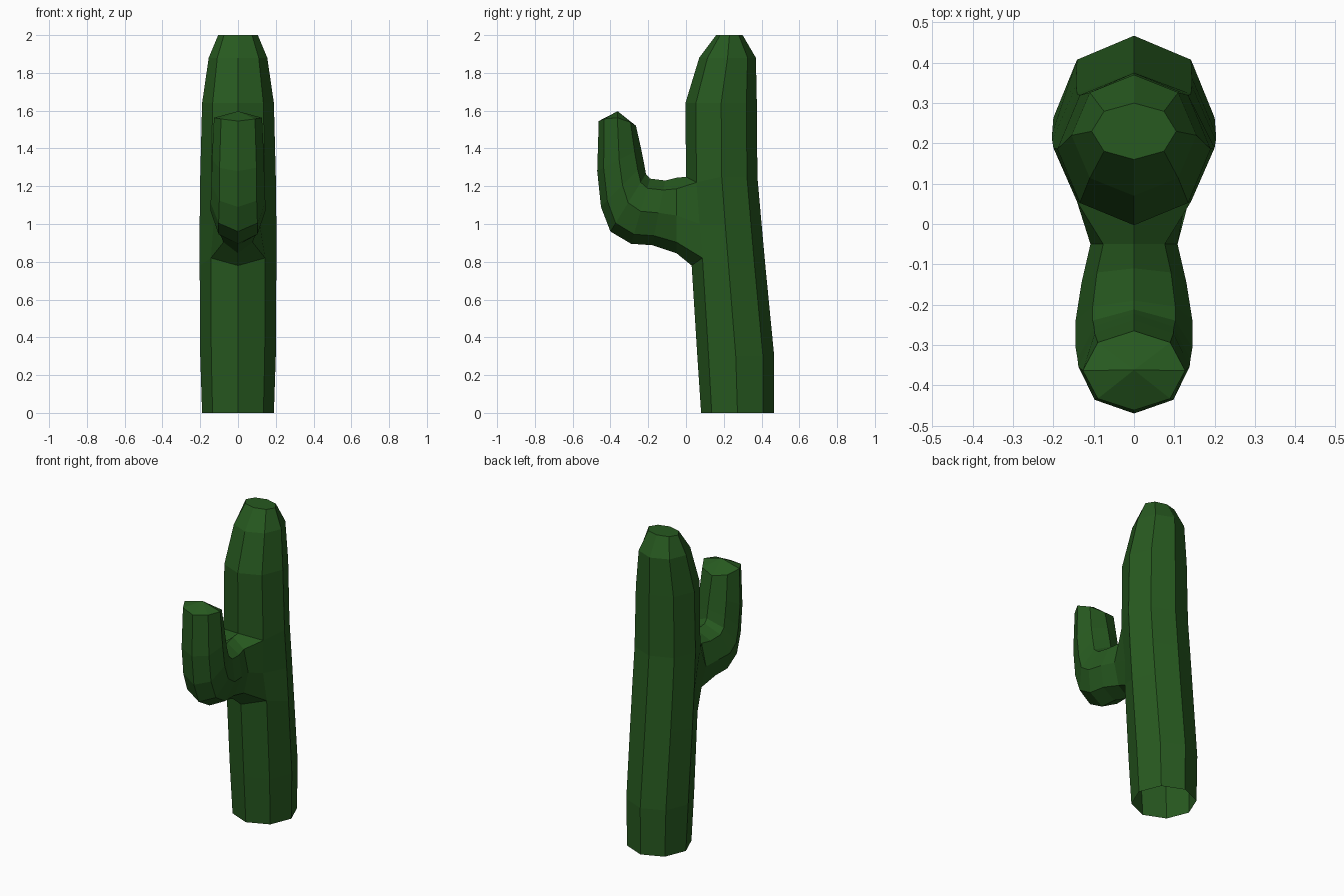
import bpy, bmesh, math

if "Cube" in bpy.data.objects:
    bpy.data.objects.remove(bpy.data.objects["Cube"])

N = 8
bm = bmesh.new()


def bridge(a, b):
    for i in range(N):
        j = (i + 1) % N
        bm.faces.new((a[i], a[j], b[j], b[i]))


# Trunk rings: height, front y, back y, half width
trunk_rings = [
    (0.00, 0.08, 0.465, 0.19), (0.30, 0.06, 0.467, 0.20),
    (0.78, 0.03, 0.42, 0.203), (1.00, 0.015, 0.40, 0.203),
    (1.25, 0.0, 0.378, 0.20), (1.64, -0.003, 0.375, 0.19),
    (1.88, 0.07, 0.37, 0.155), (2.00, 0.16, 0.30, 0.105)]
trunk = []
for z, front, back, half in trunk_rings:
    ring = []
    for i in range(N):
        a = math.radians(-90 + 45 * i)
        y = (front + back) / 2 + math.sin(a) * (back - front) / 2
        ring.append(bm.verts.new((half * math.cos(a), y, z)))
    trunk.append(ring)
for lower, upper in zip(trunk, trunk[1:]):
    bridge(lower, upper)
bm.faces.new(trunk[-1])

# Open a socket at the front of the trunk for the arm
bm.verts.remove(trunk[3][0])
for i in (1, 7):
    trunk[2][i].co.z += 0.04
    trunk[4][i].co.z -= 0.03
    trunk[3][i].co.x *= 0.9
previous = [trunk[2][0], trunk[2][1], trunk[3][1], trunk[4][1],
            trunk[4][0], trunk[4][7], trunk[3][7], trunk[2][7]]

# Arm rings: outer (y, z), inner (y, z), half width, lift of the sides
arm_rings = [
    ((-0.05, 0.845), (-0.05, 1.245), 0.108, 0),
    ((-0.18, 0.888), (-0.11, 1.23), 0.13, 0),
    ((-0.29, 0.895), (-0.19, 1.24), 0.145, 0),
    ((-0.40, 0.96), (-0.212, 1.265), 0.145, 0),
    ((-0.45, 1.09), (-0.222, 1.32), 0.14, 0),
    ((-0.47, 1.28), (-0.238, 1.40), 0.138, 0),
    ((-0.462, 1.545), (-0.265, 1.52), 0.127, 0.03)]
for (oy, oz), (iy, iz), half, lift in arm_rings:
    ring = []
    for i in range(N):
        a = math.radians(45 * i)
        c, s = math.cos(a), math.sin(a)
        ring.append(bm.verts.new((half * s,
                                  (oy + iy) / 2 + c * (oy - iy) / 2,
                                  (oz + iz) / 2 + c * (oz - iz) / 2 + lift * s * s)))
    bridge(previous, ring)
    previous = ring

# Peaked arm tip
tip = bm.verts.new((0, -0.362, 1.597))
for i in range(N):
    bm.faces.new((previous[i], previous[(i + 1) % N], tip))

bmesh.ops.recalc_face_normals(bm, faces=bm.faces)
mesh = bpy.data.meshes.new("cactus")
bm.to_mesh(mesh)
bm.free()
cactus = bpy.data.objects.new("cactus", mesh)
bpy.context.collection.objects.link(cactus)

green = bpy.data.materials.new("cactus_green")
green.diffuse_color = (0.02, 0.1, 0.014, 1)
green.use_nodes = True
green.node_tree.nodes["Principled BSDF"].inputs["Base Color"].default_value = green.diffuse_color
mesh.materials.append(green)
